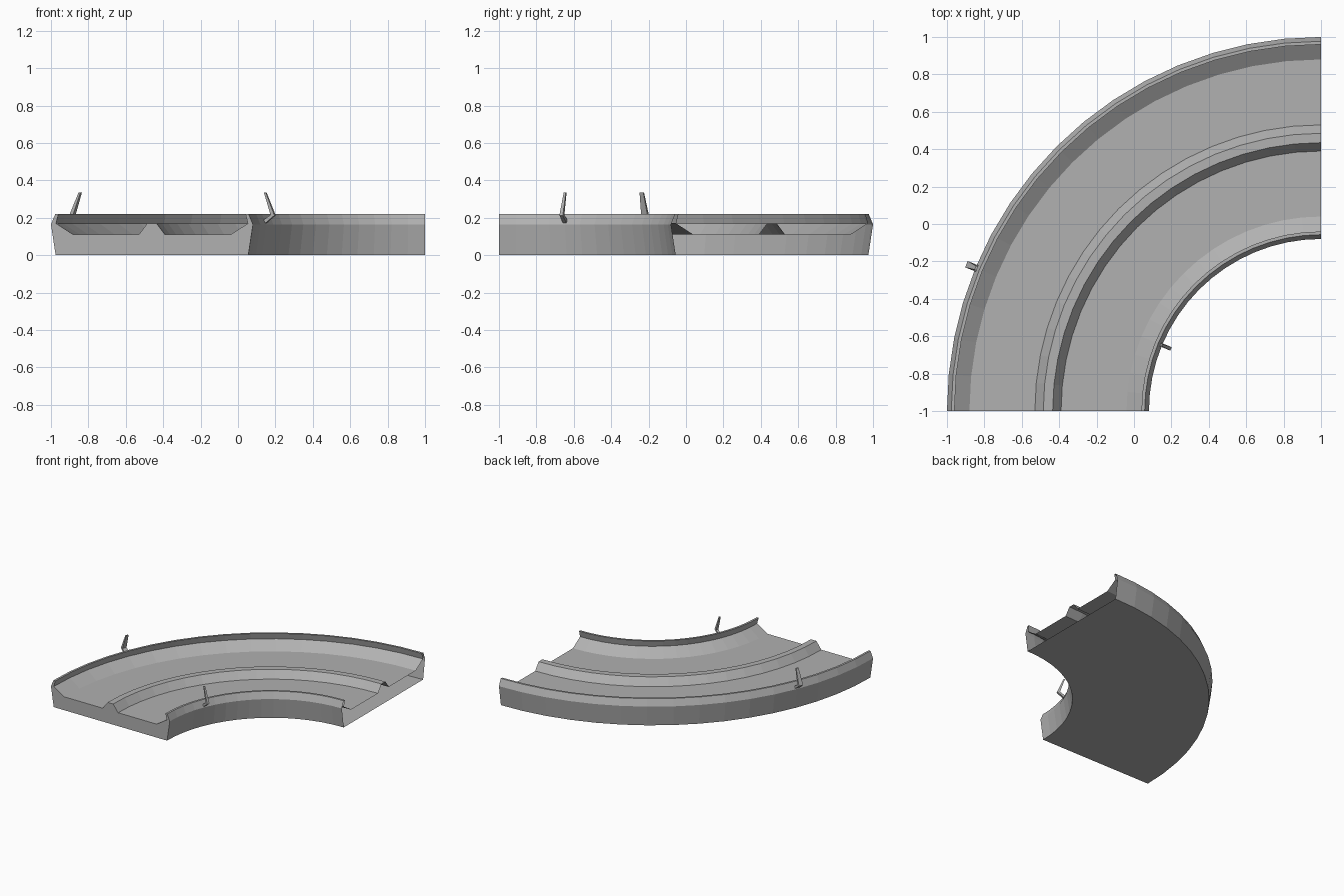
import bpy, bmesh
from math import cos, sin, pi, radians

if "Cube" in bpy.data.objects:
    bpy.data.objects.remove(bpy.data.objects["Cube"])

CX, CY = 1.0, -1.0      # centre of the bend
MID = 1.46              # radius of the track's centre line
SEGMENTS = 16

grey = bpy.data.materials.new("mid_grey")
grey.diffuse_color = (0.44, 0.44, 0.44, 1)
grey.use_nodes = True
grey.node_tree.nodes["Principled BSDF"].inputs["Base Color"].default_value = grey.diffuse_color


def polar(r, angle, z):
    return (CX - r * cos(angle), CY + r * sin(angle), z)


def make_object(name, bm):
    mesh = bpy.data.meshes.new(name)
    bm.to_mesh(mesh)
    bm.free()
    mesh.materials.append(grey)
    obj = bpy.data.objects.new(name, mesh)
    bpy.context.collection.objects.link(obj)
    return obj


# Track cross-section: half profile (offset from centre line, height), mirrored
half = [(0.515, 0.0), (0.54, 0.165), (0.517, 0.22), (0.50, 0.22),
        (0.513, 0.17), (0.42, 0.11), (0.07, 0.11), (0.025, 0.17)]
profile = half + [(-d, z) for d, z in reversed(half)]

# Quarter-circle sweep, capped at the front end and open at the other
bm = bmesh.new()
rings = [[bm.verts.new(polar(MID + d, i * pi / 2 / SEGMENTS, z)) for d, z in profile]
         for i in range(SEGMENTS + 1)]
n = len(profile)
for a, b in zip(rings, rings[1:]):
    for j in range(n):
        k = (j + 1) % n
        bm.faces.new((a[j], a[k], b[k], b[j]))
cap = bm.faces.new(rings[0])
bmesh.ops.recalc_face_normals(bm, faces=bm.faces)
cap.normal_update()
if cap.normal.y > 0:
    bmesh.ops.reverse_faces(bm, faces=bm.faces)
make_object("curved_track", bm)

# Clip hooks on the walls: V-shaped profile extruded sideways, narrower at the tip
hook = [(0.53, 0.335), (0.541, 0.335), (0.592, 0.213),
        (0.54, 0.172), (0.53, 0.19), (0.57, 0.215)]


def make_hook(name, side, width):
    ang = radians(22.5)
    bm = bmesh.new()
    sides = []
    for s in (-0.5, 0.5):
        row = []
        for d, z in hook:
            t = s * width * (0.6 if z > 0.3 else 1)
            x, y, z = polar(MID + side * d, ang, z)
            row.append(bm.verts.new((x + t * sin(ang), y + t * cos(ang), z)))
        sides.append(row)
    a, b = sides
    bm.faces.new(a)
    bm.faces.new(list(reversed(b)))
    for j in range(len(hook)):
        k = (j + 1) % len(hook)
        bm.faces.new((a[j], b[j], b[k], a[k]))
    bmesh.ops.recalc_face_normals(bm, faces=bm.faces)
    make_object(name, bm)


make_hook("outer_hook", 1, 0.036)
make_hook("inner_hook", -1, 0.02)
